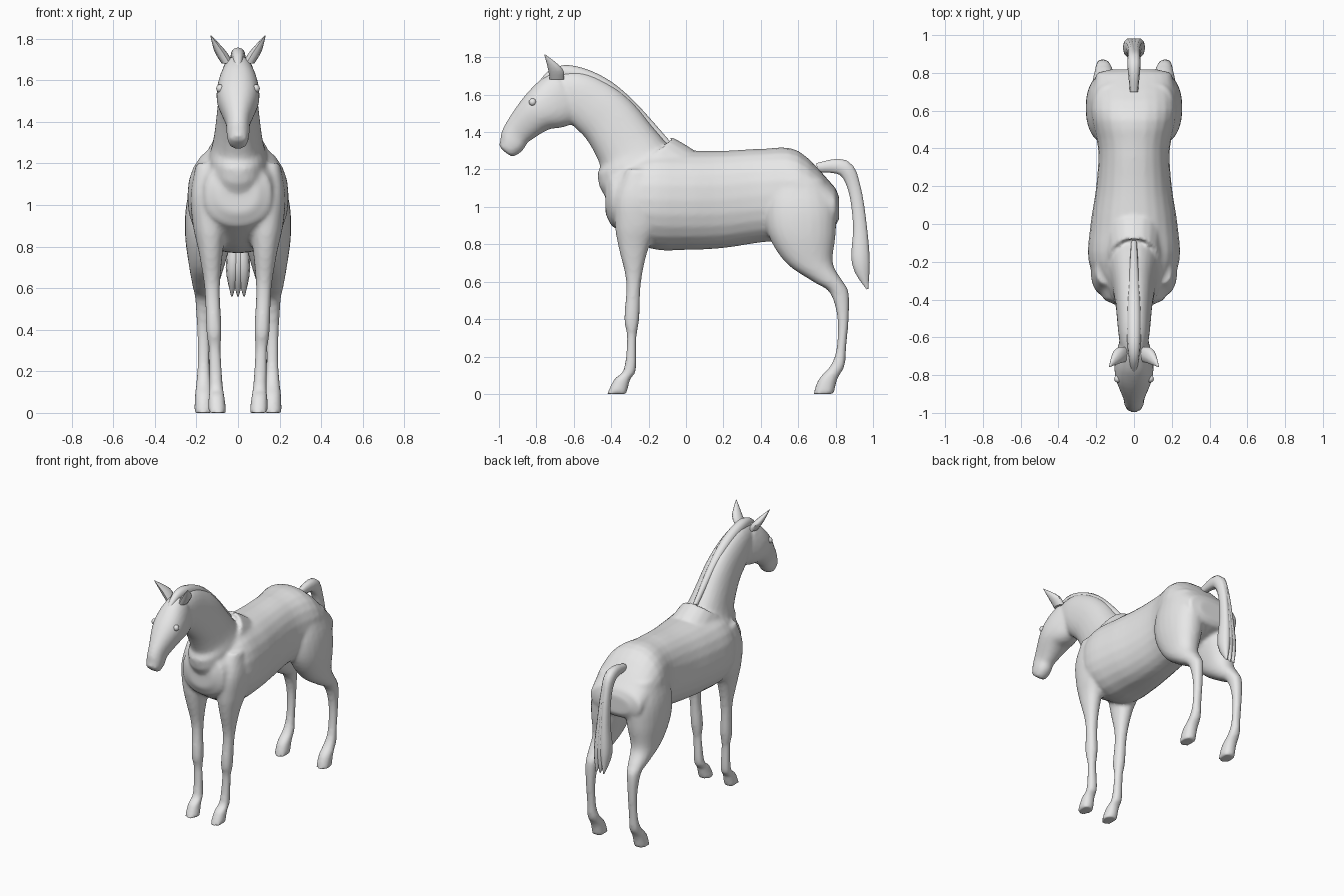
import bpy
import bmesh
from math import cos, sin, pi, radians, copysign
from mathutils import Matrix, Vector

default_cube = bpy.data.objects.get("Cube")
if default_cube:
    bpy.data.objects.remove(default_cube)

# One plain grey for the whole animal
coat = bpy.data.materials.new("coat_grey")
coat.use_nodes = True
grey = (0.8, 0.8, 0.8, 1)
coat.diffuse_color = grey
coat.node_tree.nodes["Principled BSDF"].inputs["Base Color"].default_value = grey

UPRIGHT = Vector((0, 0, 1))
LEVEL = Vector((0, 1, 0))


def spline(before, start, end, after, t):
    """Smooth interpolation from start to end."""
    slope_in = (end - before) / 2
    slope_out = (after - start) / 2
    ease = t * t * (3 - 2 * t)
    bend = t * (1 - t) * ((1 - t) * slope_in - t * slope_out)
    return start + ease * (end - start) + bend


def refine(rings, steps=4):
    """Insert smoothly interpolated rings between the given ones."""
    padded = [rings[0], *rings, rings[-1]]
    result = []
    for group in zip(padded, padded[1:], padded[2:], padded[3:]):
        for step in range(steps):
            result.append([spline(*values, step / steps) for values in zip(*group)])
    result.append(list(rings[-1]))
    return result


def domed(ring, neighbour):
    """A smaller ring pushed outward, which rounds off an open end."""
    y, z, radius, width = ring
    outward = Vector((y - neighbour[0], z - neighbour[1])).normalized() * radius / 5
    return [y + outward.x, z + outward.y, radius * 0.6, width * 0.6]


def signed_power(value, exponent):
    return copysign(abs(value) ** exponent, value)


def loft(bm, rings, across=lambda z: 0, axis=None, segments=24, domes=False):
    """Skin rings of (y, z, radius, half width); without an axis they follow the path."""
    rings = refine(rings)
    if domes:
        rings = [domed(rings[0], rings[1]), *rings, domed(rings[-1], rings[-2])]
    last = len(rings) - 1
    loops = []
    for i, (y, z, radius, width) in enumerate(rings):
        before, after = rings[max(i - 1, 0)], rings[min(i + 1, last)]
        along = Vector((0, before[1] - after[1], after[0] - before[0])).normalized()
        centre = Vector((across(z), y, z))
        loop = []
        for k in range(segments):
            angle = 2 * pi * k / segments
            sideways = Vector((width * signed_power(cos(angle), 0.9), 0, 0))
            offset = (axis or along) * radius * signed_power(sin(angle), 0.9)
            loop.append(bm.verts.new(centre + sideways + offset))
        loops.append(loop)
    for low, high in zip(loops, loops[1:]):
        for k in range(segments):
            bm.faces.new((low[k - 1], low[k], high[k], high[k - 1]))
    bm.faces.new(loops[0])
    bm.faces.new(loops[-1])


def finish(bm, name):
    """Turn the mesh into a named, smooth shaded object."""
    bmesh.ops.recalc_face_normals(bm, faces=bm.faces)
    mesh = bpy.data.meshes.new(name)
    bm.to_mesh(mesh)
    bm.free()
    mesh.materials.append(coat)
    obj = bpy.data.objects.new(name, mesh)
    bpy.context.collection.objects.link(obj)
    bpy.ops.object.select_all(action="DESELECT")
    obj.select_set(True)
    bpy.context.view_layer.objects.active = obj
    bpy.ops.object.shade_smooth_by_angle(angle=radians(50))
    return obj


# Trunk: top, bottom and half width at even steps from chest to rump
trunk = []
sections = [(1.2, 0.9, 0.16), (1.3, 0.78, 0.24), (1.3, 0.77, 0.23), (1.3, 0.78, 0.2),
            (1.31, 0.81, 0.19), (1.3, 0.83, 0.23), (1.1, 0.9, 0.2)]
for i, (top, bottom, width) in enumerate(sections):
    trunk.append((i / 5 - 0.4, (top + bottom) / 2, (top - bottom) / 2, width))

# Neck and head: y, z, radius, half width
neck = [(-0.1, 1.1, 0.25, 0.17), (-0.25, 1.2, 0.24, 0.15), (-0.3, 1.3, 0.18, 0.12),
        (-0.4, 1.45, 0.16, 0.1), (-0.5, 1.54, 0.15, 0.09), (-0.6, 1.6, 0.13, 0.08),
        (-0.7, 1.6, 0.1, 0.06)]
head = [(-0.64, 1.59, 0.15, 0.08), (-0.72, 1.55, 0.14, 0.1), (-0.8, 1.5, 0.11, 0.1),
        (-0.9, 1.4, 0.08, 0.06), (-0.93, 1.34, 0.07, 0.055), (-0.96, 1.3, 0.05, 0.045)]

# Legs from body to hoof: y, z, radius
front_leg = [(-0.25, 1.2, 0.07), (-0.25, 1.05, 0.13), (-0.26, 0.9, 0.12),
             (-0.28, 0.78, 0.08), (-0.28, 0.6, 0.04), (-0.29, 0.4, 0.04),
             (-0.29, 0.3, 0.025), (-0.3, 0.13, 0.033), (-0.34, 0.08, 0.043),
             (-0.37, 0, 0.053)]
hind_leg = [(0.6, 1.15, 0.14), (0.61, 1, 0.19), (0.62, 0.85, 0.18), (0.66, 0.7, 0.125),
            (0.76, 0.6, 0.08), (0.82, 0.54, 0.05), (0.84, 0.4, 0.03), (0.83, 0.24, 0.026),
            (0.81, 0.15, 0.038), (0.76, 0.08, 0.05), (0.735, 0, 0.055)]


def add_leg(bm, path, across):
    """Legs get flatter sideways as they get thicker."""
    loft(bm, [(y, z, r, 0.015 + 0.55 * r) for y, z, r in path], across, LEVEL)


# Body: all fleshy volumes fused into one skin
bm = bmesh.new()
loft(bm, trunk, axis=UPRIGHT, domes=True)
loft(bm, neck)
loft(bm, head, domes=True)
for side in (1, -1):
    add_leg(bm, front_leg, lambda z: side * (0.1 + 0.04 * z))
    add_leg(bm, hind_leg, lambda z: side * (0.2 - 0.07 * max(z, 0.5)))
body = finish(bm, "body")
fuse = body.modifiers.new("fuse", "REMESH")
fuse.mode = "VOXEL"
fuse.voxel_size = 0.012
fuse.use_smooth_shade = True
soften = body.modifiers.new("soften", "SMOOTH")
soften.iterations = 5

# Ears: leaf shapes leaning outward
bm = bmesh.new()
ear = [(-0.69, 1.68, 0.04), (-0.7, 1.74, 0.04), (-0.755, 1.815, 0.003)]
for side in (1, -1):
    loft(bm, [(y, z, r, 0.7 * r) for y, z, r in ear],
         lambda z: side * (0.05 + 0.6 * (z - 1.68)), LEVEL, segments=10)
finish(bm, "ears")

# Eyes
bm = bmesh.new()
for side in (1, -1):
    place = Matrix.Translation((side * 0.085, -0.82, 1.56))
    bmesh.ops.create_uvsphere(bm, u_segments=16, v_segments=10, radius=0.02, matrix=place)
finish(bm, "eyes")

# Mane: ridge along the crest, thin at both ends, ending in a forelock
bm = bmesh.new()
crest = [(-0.1, 1.34), (-0.3, 1.54), (-0.45, 1.65), (-0.6, 1.71), (-0.7, 1.71), (-0.78, 1.65)]
ridge = []
for i, (y, z) in enumerate(crest):
    fullness = 0.4 + 0.6 * sin(pi * i / (len(crest) - 1))
    ridge.append((y, z, 0.045 * fullness, 0.038 * fullness))
loft(bm, ridge, segments=12)
finish(bm, "mane")

# Tail: three strands that spread toward the tip
bm = bmesh.new()
tail = [(0.7, 1.21, 0.025), (0.84, 1.21, 0.045), (0.9, 1.1, 0.036), (0.93, 0.9, 0.038),
        (0.935, 0.7, 0.05), (0.97, 0.56, 0.005)]
for spread in (-0.04, 0, 0.04):
    loft(bm, [(y, z, r, 0.7 * r) for y, z, r in tail],
         lambda z: spread * (1.3 - z), segments=10)
finish(bm, "tail")
